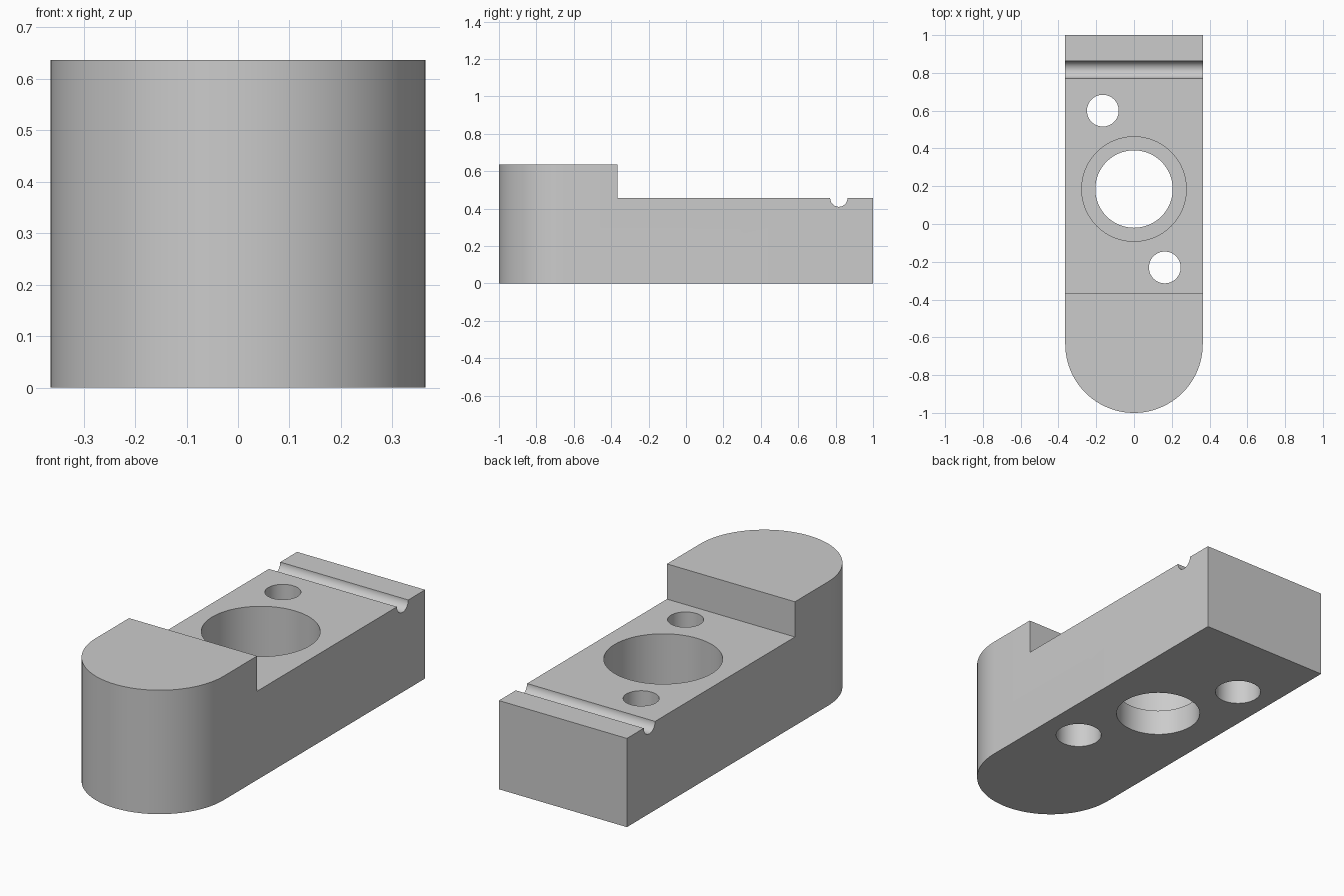
import bpy, bmesh, math
from mathutils import Matrix

cube = bpy.data.objects.get("Cube")
if cube:
    bpy.data.objects.remove(cube, do_unlink=True)

HALF_W, HEIGHT, DECK = 0.364, 0.637, 0.456   # half width, head height, deck height
STEP_Y = -0.365                              # rear face of the raised head

grey = bpy.data.materials.new("plain_grey")
grey.use_nodes = True
colour = (0.6, 0.6, 0.6, 1)
grey.diffuse_color = colour
grey.node_tree.nodes["Principled BSDF"].inputs["Base Color"].default_value = colour


def make_object(name, bm):
    mesh = bpy.data.meshes.new(name)
    bmesh.ops.recalc_face_normals(bm, faces=bm.faces)
    bm.to_mesh(mesh)
    bm.free()
    obj = bpy.data.objects.new(name, mesh)
    bpy.context.collection.objects.link(obj)
    mesh.materials.append(grey)
    return obj


def prism(name, outline, low, high):
    bm = bmesh.new()
    face = bm.faces.new([bm.verts.new((x, y, low)) for x, y in outline])
    top = bmesh.ops.extrude_face_region(bm, geom=[face])
    verts = [v for v in top["geom"] if isinstance(v, bmesh.types.BMVert)]
    bmesh.ops.translate(bm, verts=verts, vec=(0, 0, high - low))
    return make_object(name, bm)


def cylinder(name, centre, radius, depth, axis="Z", segments=64):
    turn = Matrix.Rotation(math.pi / 2, 4, "Y") if axis == "X" else Matrix()
    bm = bmesh.new()
    bmesh.ops.create_cone(bm, cap_ends=True, segments=segments, radius1=radius,
                          radius2=radius, depth=depth,
                          matrix=Matrix.Translation(centre) @ turn)
    return make_object(name, bm)


def bore(name, x, y, radius, low, high):
    return cylinder(name, (x, y, (low + high) / 2), radius, high - low)


# Body: straight block with a half-round front end
outline = [(HALF_W, 1), (-HALF_W, 1)]
for i in range(49):
    a = math.pi + math.pi * i / 48
    outline.append((HALF_W * math.cos(a), HALF_W - 1 + HALF_W * math.sin(a)))
body = prism("stepped_block", outline, 0, HEIGHT)

# Deck cut behind the head, and the round groove across the rear
cutters = [
    prism("deck_cutter", [(-1, STEP_Y), (1, STEP_Y), (1, 2), (-1, 2)], DECK, 1),
    cylinder("groove_cutter", (0, 0.817, DECK), 0.046, 2, "X", 48),
]

# Central hole, counterbored from above
cutters += [bore("central_hole_cutter", 0, 0.185, 0.205, -0.1, 0.3),
            bore("central_recess_cutter", 0, 0.185, 0.277, 0.134, 0.8)]

# Two screw holes, counterbored from below
for side, x, y in (("rear", -0.165, 0.6), ("front", 0.163, -0.23)):
    cutters += [bore(side + "_screw_cutter", x, y, 0.084, 0.1, 0.8),
                bore(side + "_recess_cutter", x, y, 0.111, -0.1, 0.24)]

bpy.ops.object.select_all(action="DESELECT")
bpy.context.view_layer.objects.active = body
body.select_set(True)
for cutter in cutters:
    cutter.hide_render = True
    cut = body.modifiers.new(cutter.name, "BOOLEAN")
    cut.operation = "DIFFERENCE"
    cut.solver = "EXACT"
    cut.object = cutter
    bpy.ops.object.modifier_apply(modifier=cut.name)
    bpy.data.objects.remove(cutter, do_unlink=True)

bpy.ops.object.shade_smooth_by_angle(angle=math.radians(30))
